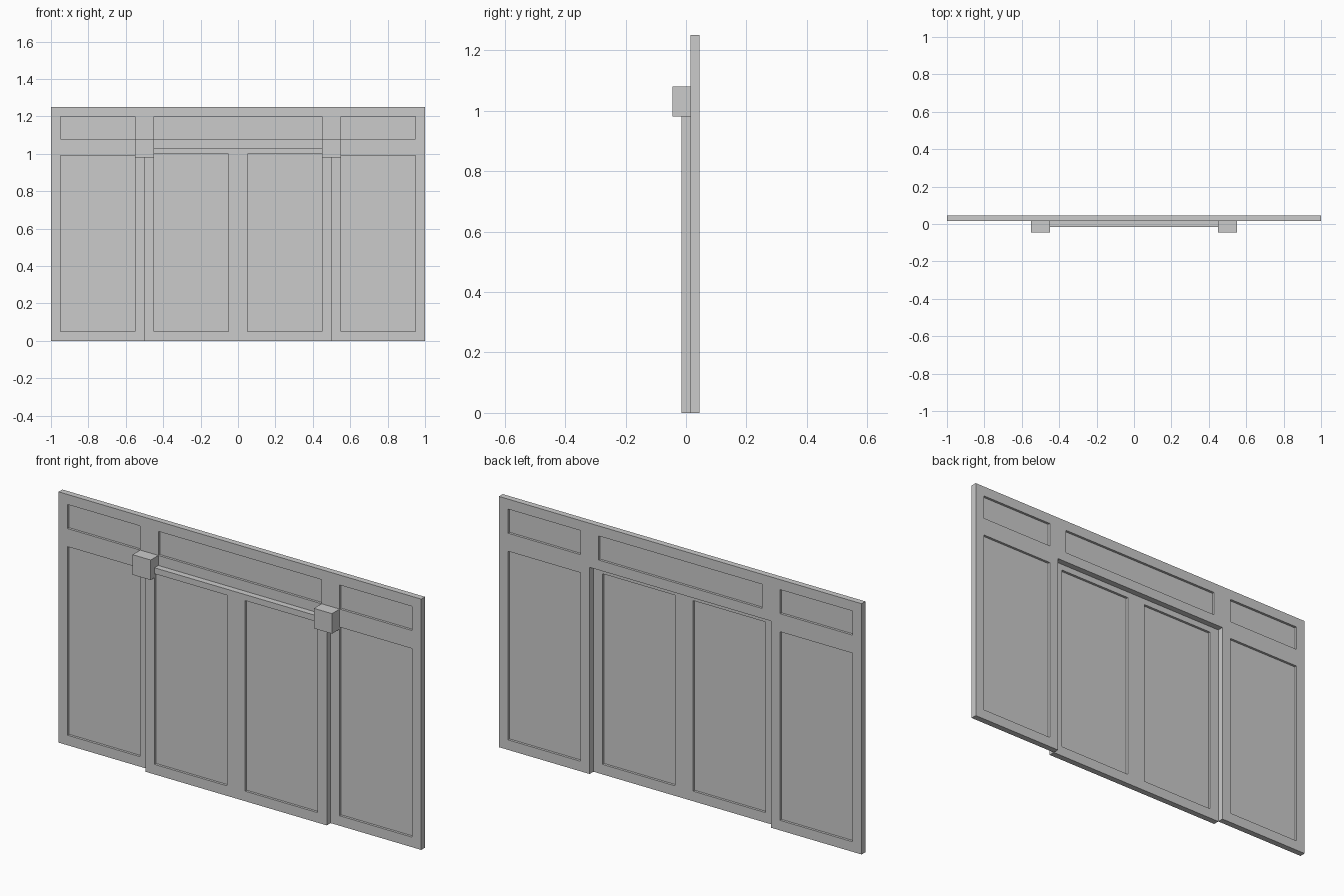
import bpy, bmesh
from mathutils import Matrix, Vector

if "Cube" in bpy.data.objects:
    bpy.data.objects.remove(bpy.data.objects["Cube"])

T = 0.03        # thickness of wall and door
PANE = 0.006    # thickness of the recessed panels


def rect(x0, x1, z0, z1):
    return [(x0, z0), (x1, z0), (x1, z1), (x0, z1)]


def add_mesh(name, mesh):
    mesh.name = name
    ob = bpy.data.objects.new(name, mesh)
    bpy.context.collection.objects.link(ob)
    return ob


def box(name, x0, x1, y0, y1, z0, z1):
    bm = bmesh.new()
    lo, hi = Vector((x0, y0, z0)), Vector((x1, y1, z1))
    mat = Matrix.Translation((lo + hi) / 2) @ Matrix.Diagonal((*(hi - lo), 1))
    bmesh.ops.create_cube(bm, size=1, matrix=mat)
    me = bpy.data.meshes.new(name)
    bm.to_mesh(me)
    bm.free()
    return add_mesh(name, me)


def panelled_slab(name, outline, openings, y):
    """Frame extruded from a filled outline with holes, plus a thin pane in each hole."""
    cu = bpy.data.curves.new(name + "_profile", 'CURVE')
    cu.dimensions = '2D'
    cu.fill_mode = 'BOTH'
    cu.extrude = T / 2
    for pts in [outline] + [rect(*o) for o in openings]:
        sp = cu.splines.new('POLY')
        sp.points.add(len(pts) - 1)
        for p, (x, z) in zip(sp.points, pts):
            p.co = (x, z, 0, 1)
        sp.use_cyclic_u = True
    tmp = bpy.data.objects.new(name + "_profile", cu)
    bpy.context.collection.objects.link(tmp)
    dg = bpy.context.evaluated_depsgraph_get()
    me = bpy.data.meshes.new_from_object(tmp.evaluated_get(dg))
    bpy.data.objects.remove(tmp)
    # stand the profile upright, weld it and flatten the shading
    bm = bmesh.new()
    bm.from_mesh(me)
    bm.transform(Matrix.Translation((0, y, 0)) @ Matrix.Rotation(1.5707963268, 4, 'X'))
    bmesh.ops.remove_doubles(bm, verts=bm.verts, dist=1e-5)
    bmesh.ops.recalc_face_normals(bm, faces=bm.faces)
    for f in bm.faces:
        f.smooth = False
    bm.to_mesh(me)
    bm.free()
    add_mesh(name, me)
    e = 0.002   # panes sit slightly inside the frame
    for x0, x1, z0, z1 in openings:
        box(name + "_panel", x0 - e, x1 + e, y - PANE / 2, y + PANE / 2, z0 - e, z1 + e)


# Wall with a doorway, tall side panels and a row of upper panels
wall_outline = [(-1, 0), (-0.5, 0), (-0.5, 1.03), (0.5, 1.03),
                (0.5, 0), (1, 0), (1, 1.25), (-1, 1.25)]
wall_openings = [(-0.45, 0.45, 1.08, 1.2)]
for x0, x1 in ((-0.95, -0.55), (0.55, 0.95)):
    wall_openings += [(x0, x1, 0.05, 0.99), (x0, x1, 1.08, 1.2)]
panelled_slab("wall_frame", wall_outline, wall_openings, 0.03)

# Door set in front of the doorway, with two tall panels
panelled_slab("door", rect(-0.5, 0.5, 0, 1.03),
              [(-0.45, -0.05, 0.05, 1.0), (0.05, 0.45, 0.05, 1.0)], 0.0)

# Blocks over the upper door corners
for side, x in (("left", -0.5), ("right", 0.5)):
    box(side + "_block", x - 0.05, x + 0.05, -0.045, 0.015, 0.98, 1.08)
